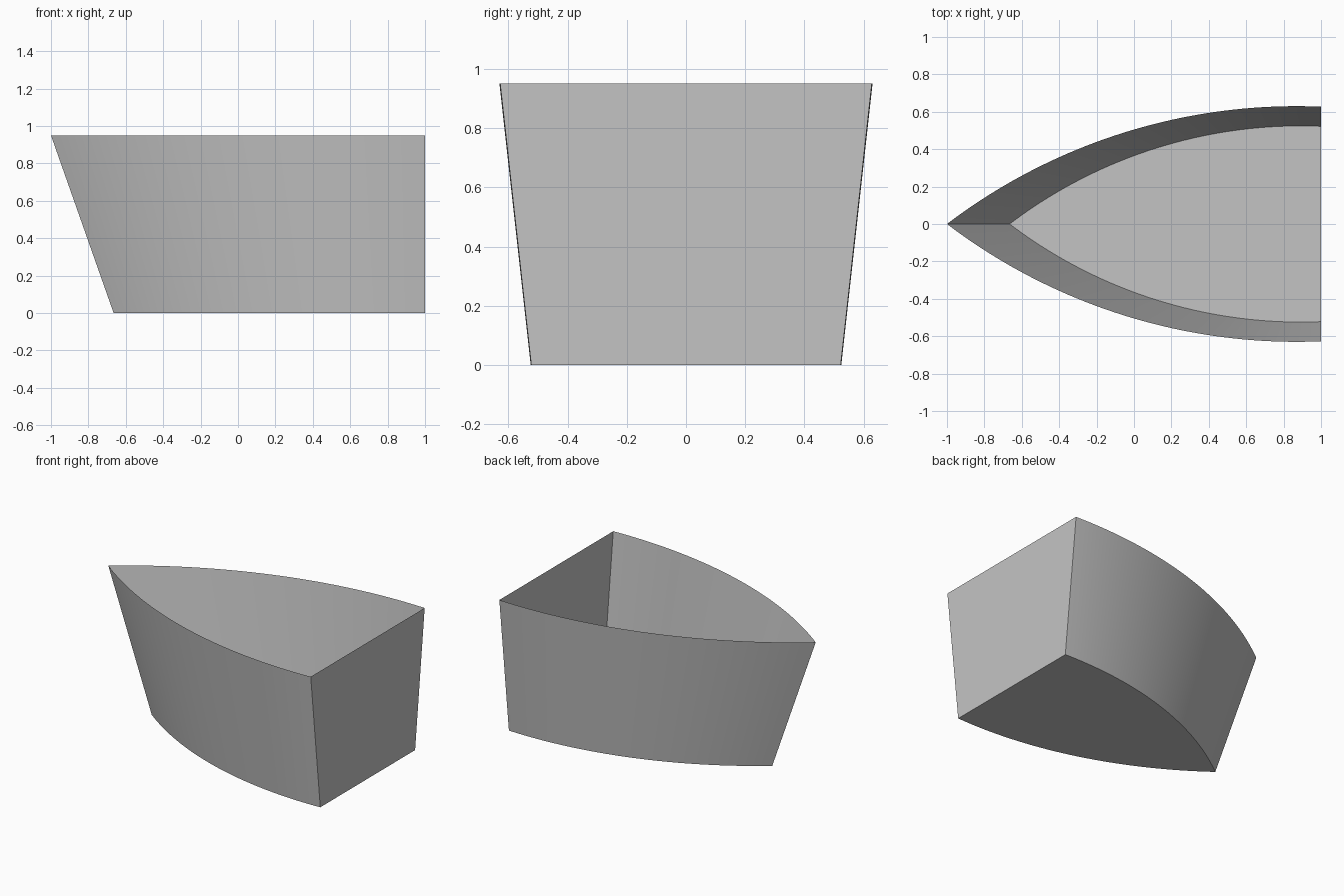
import bpy
import bmesh
import math

if "Cube" in bpy.data.objects:
    bpy.data.objects.remove(bpy.data.objects["Cube"], do_unlink=True)

HEIGHT = 0.95
STERN_X = 1.0
BEAM_X = 0.87        # widest station of the rim
HALF_BEAM = 0.63
FLOOR_SCALE = 0.8325  # floor outline relative to the rim, shrunk towards the stern
STEPS = 40

grey = bpy.data.materials.new("hull grey")
grey.use_nodes = True
colour = (0.55, 0.55, 0.55, 1.0)
grey.diffuse_color = colour
grey.node_tree.nodes["Principled BSDF"].inputs["Base Color"].default_value = colour


def outline():
    """Circular arc from the bow to the stern, mirrored to both sides."""
    reach = BEAM_X + 1
    radius = (reach ** 2 + HALF_BEAM ** 2) / (2 * HALF_BEAM)
    start = -math.asin(reach / radius)
    end = math.asin((STERN_X - BEAM_X) / radius)
    side = []
    for i in range(STEPS + 1):
        a = start + (end - start) * i / STEPS
        side.append((BEAM_X + radius * math.sin(a),
                     HALF_BEAM - radius + radius * math.cos(a)))
    side[0] = (-1.0, 0.0)
    # counter-clockwise: left stern corner round the bow to the right one
    return [(x, y) for x, y in reversed(side)] + [(x, -y) for x, y in side[1:]]


# Open hull: curved sides, flat transom and floor
bm = bmesh.new()
rim, floor = [], []
for x, y in outline():
    rim.append(bm.verts.new((x, y, HEIGHT)))
    floor.append(bm.verts.new((STERN_X + (x - STERN_X) * FLOOR_SCALE,
                               y * FLOOR_SCALE, 0)))
count = len(rim)
for i in range(count):
    j = (i + 1) % count
    bm.faces.new((floor[i], floor[j], rim[j], rim[i]))
bm.faces.new(list(reversed(floor)))

mesh = bpy.data.meshes.new("hull")
bm.to_mesh(mesh)
bm.free()
mesh.materials.append(grey)
hull = bpy.data.objects.new("hull", mesh)
bpy.context.collection.objects.link(hull)

# Smooth sides with crisp bow, transom and floor edges
bpy.ops.object.select_all(action="DESELECT")
hull.select_set(True)
bpy.context.view_layer.objects.active = hull
bpy.ops.object.shade_smooth_by_angle(angle=math.radians(30))
